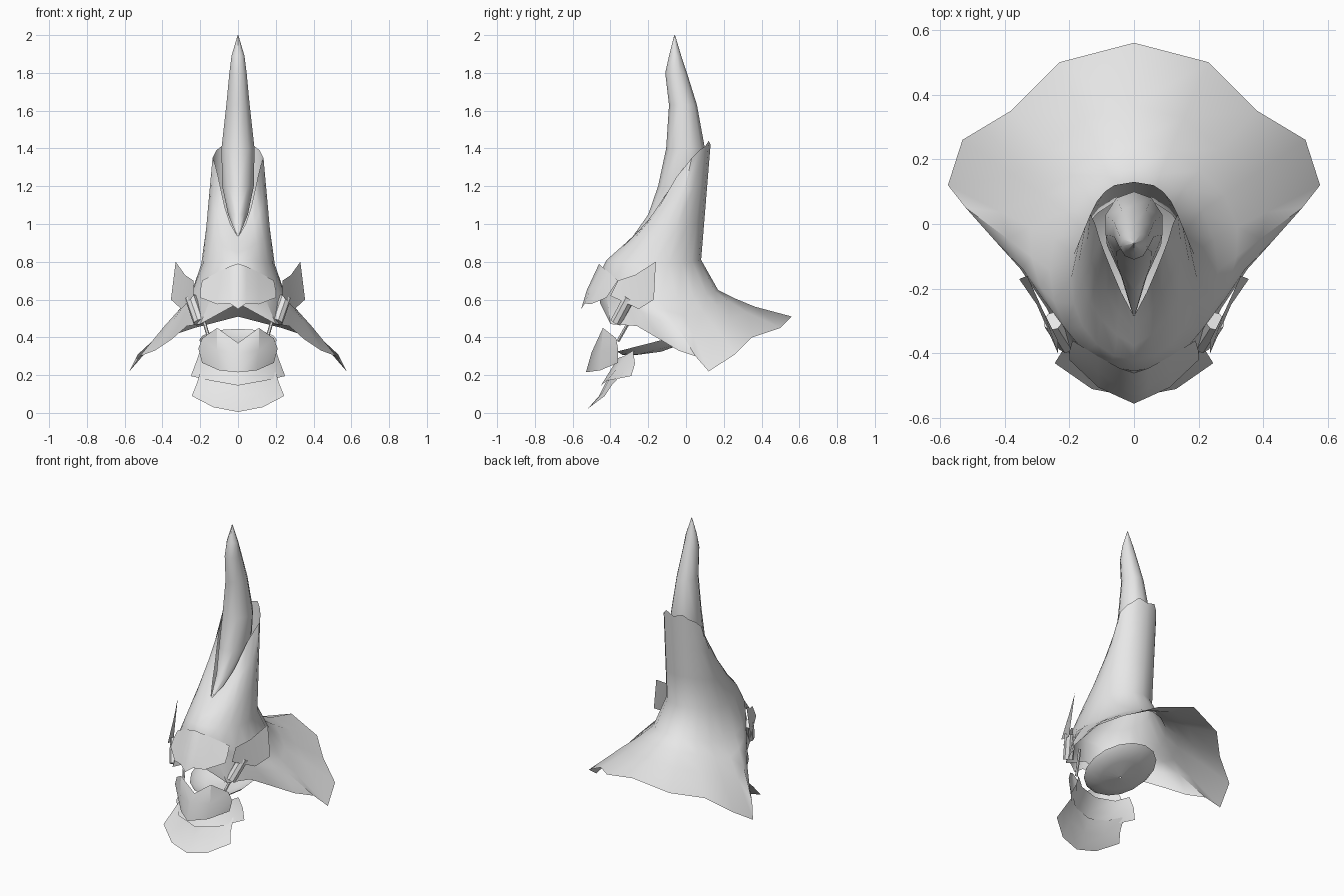
import bpy, math
from mathutils import Vector

if "Cube" in bpy.data.objects:
    bpy.data.objects.remove(bpy.data.objects["Cube"])

grey = bpy.data.materials.new("light grey metal")
grey.diffuse_color = (0.8, 0.8, 0.8, 1)
grey.use_nodes = True
grey.node_tree.nodes["Principled BSDF"].inputs["Base Color"].default_value = grey.diffuse_color


def loft(name, rows, angle=40):
    """Skin the right half between rows (bottom row first, front to back), then mirror it."""
    rows = [[Vector(p) for p in r] for r in rows]
    n = len(rows[0])
    verts = [p for r in rows for p in r]
    faces = []
    for i in range(len(rows) - 1):
        for j in range(n - 1):
            a, b = i * n + j, (i + 1) * n + j
            faces.append((a, a + 1, b + 1, b))
    mesh = bpy.data.meshes.new(name)
    mesh.from_pydata(verts, [], faces)
    mesh.validate()
    mesh.materials.append(grey)
    ob = bpy.data.objects.new(name, mesh)
    bpy.context.collection.objects.link(ob)
    mod = ob.modifiers.new("mirror", 'MIRROR')
    mod.use_clip = True
    mod.merge_threshold = 0.0005
    bpy.ops.object.select_all(action='DESELECT')
    ob.select_set(True)
    bpy.context.view_layer.objects.active = ob
    bpy.ops.object.shade_smooth_by_angle(angle=math.radians(angle))
    return ob


def half_ring(w, front, back, zf, steps=10):
    """Half an ellipse from the front (-y) round +x to the back; zf gives the height."""
    c, r = (front + back) / 2, (back - front) / 2
    pts = []
    for k in range(steps + 1):
        a = math.pi * k / steps
        x = 0 if k in (0, steps) else w * math.sin(a)
        pts.append((x, c - r * math.cos(a), zf(math.cos(a))))
    return pts


def mix(a, b, t, lift=0.0):
    """Row between two rows, raised at the sides and lowered at the back."""
    out = []
    for k, (p, q) in enumerate(zip(a, b)):
        v = Vector(p).lerp(Vector(q), t)
        v.z += lift * math.cos(math.pi * k / (len(a) - 1)) + lift * 0.5 * (v.x > 0.3)
        out.append(v)
    return out


def rod(name, p, q, radius, sides):
    p, q = Vector(p), Vector(q)
    bpy.ops.mesh.primitive_cylinder_add(vertices=sides, radius=radius,
                                        depth=(q - p).length, location=(p + q) / 2)
    ob = bpy.context.object
    ob.name = name
    ob.rotation_euler = (q - p).to_track_quat('Z', 'Y').to_euler()
    ob.data.materials.append(grey)
    bpy.ops.object.transform_apply(location=True, rotation=True, scale=True)
    ob.modifiers.new("mirror", 'MIRROR')
    bpy.ops.object.shade_smooth_by_angle(angle=math.radians(40))


# Helmet shell: ragged flared rim, brow, neck and slanted collar
rim = [(0, -.455, .58), (.20, -.40, .47), (.27, -.26, .46), (.35, -.14, .39),
       (.44, -.04, .33), (.52, .05, .30), (.575, .12, .22), (.53, .26, .31),
       (.38, .35, .40), (.23, .50, .45), (0, .56, .51)]
collar = [(0, -.285, .93), (.04, -.21, 1.0), (.07, -.14, 1.09), (.09, -.09, 1.18),
          (.105, -.05, 1.25), (.12, 0, 1.31), (.135, .03, 1.35), (.115, .07, 1.39),
          (.09, .10, 1.41), (.06, .12, 1.44), (0, .13, 1.42)]
brow = half_ring(.26, -.455, .17, lambda c: .60 + .095 * c * c + .045 * c)
neck = half_ring(.195, -.42, .08, lambda c: .785 + .025 * c * c)
skirt = mix(rim, brow, .5, .018)
inner = mix(rim, brow, .78, .012)
loft("helmet_shell", [rim, skirt, inner, brow, neck, mix(neck, collar, .33),
                      mix(neck, collar, .67), collar], 45)

# Tall horn rising out of the collar
horn = [(.93, -.285, -.28, .003), (1.05, -.20, .03, .055), (1.2, -.148, .09, .088),
        (1.4, -.105, .10, .092), (1.63, -.09, .058, .065), (1.8, -.11, .005, .048),
        (1.89, -.09, -.025, .036), (2.0, -.062, -.058, .002)]
loft("horn", [half_ring(w, f, b, lambda c, z=z: z, 5) for z, f, b, w in horn], 50)

# Beaked brow visor
loft("visor", [[(0, -.555, .55), (.045, -.535, .58), (.11, -.505, .575), (.20, -.42, .61)],
               [(0, -.525, .65), (.045, -.505, .66), (.11, -.46, .66), (.20, -.395, .65)],
               [(0, -.46, .79), (.045, -.445, .775), (.11, -.41, .745), (.19, -.36, .70)]], 30)

# Ear plates and hinge barrels
loft("ear_plate", [[(.235, -.40, .62), (.30, -.25, .55), (.355, -.17, .60)],
                   [(.235, -.36, .70), (.28, -.27, .73), (.33, -.16, .80)]], 30)
rod("hinge_barrel", (.25, -.30, .61), (.205, -.37, .48), .032, 8)
rod("chin_strut", (.19, -.28, .52), (.15, -.36, .38), .009, 6)

# Shallow jaw dish, rising toward the back
dish = []
for s, drop in ((.03, .06), (.55, .045), (.88, .025), (1.0, 0)):
    dish.append(half_ring(.205 * s, -.13 - .235 * s, -.13 + .235 * s,
                          lambda c, s=s, d=drop: .385 - .06 * s * c - d, 8))
loft("jaw_dish", dish, 50)

# Pointed chin guard
loft("chin_guard", [[(0, -.53, .215), (.10, -.455, .225), (.19, -.36, .265)],
                    [(0, -.50, .32), (.11, -.45, .33), (.21, -.36, .34)],
                    [(0, -.455, .37), (.11, -.44, .45), (.19, -.37, .395)]], 30)

# Two overlapping throat plates
loft("upper_throat_plate", [[(0, -.45, .145), (.14, -.42, .17), (.25, -.29, .195)],
                            [(0, -.41, .21), (.14, -.37, .23), (.225, -.27, .26)],
                            [(0, -.36, .29), (.13, -.33, .30), (.20, -.28, .33)]], 40)
loft("lower_throat_plate", [[(0, -.535, .005), (.13, -.51, .03), (.245, -.43, .09)],
                            [(0, -.46, .09), (.13, -.44, .11), (.22, -.39, .15)],
                            [(0, -.42, .17), (.12, -.40, .19), (.20, -.33, .215)]], 40)
